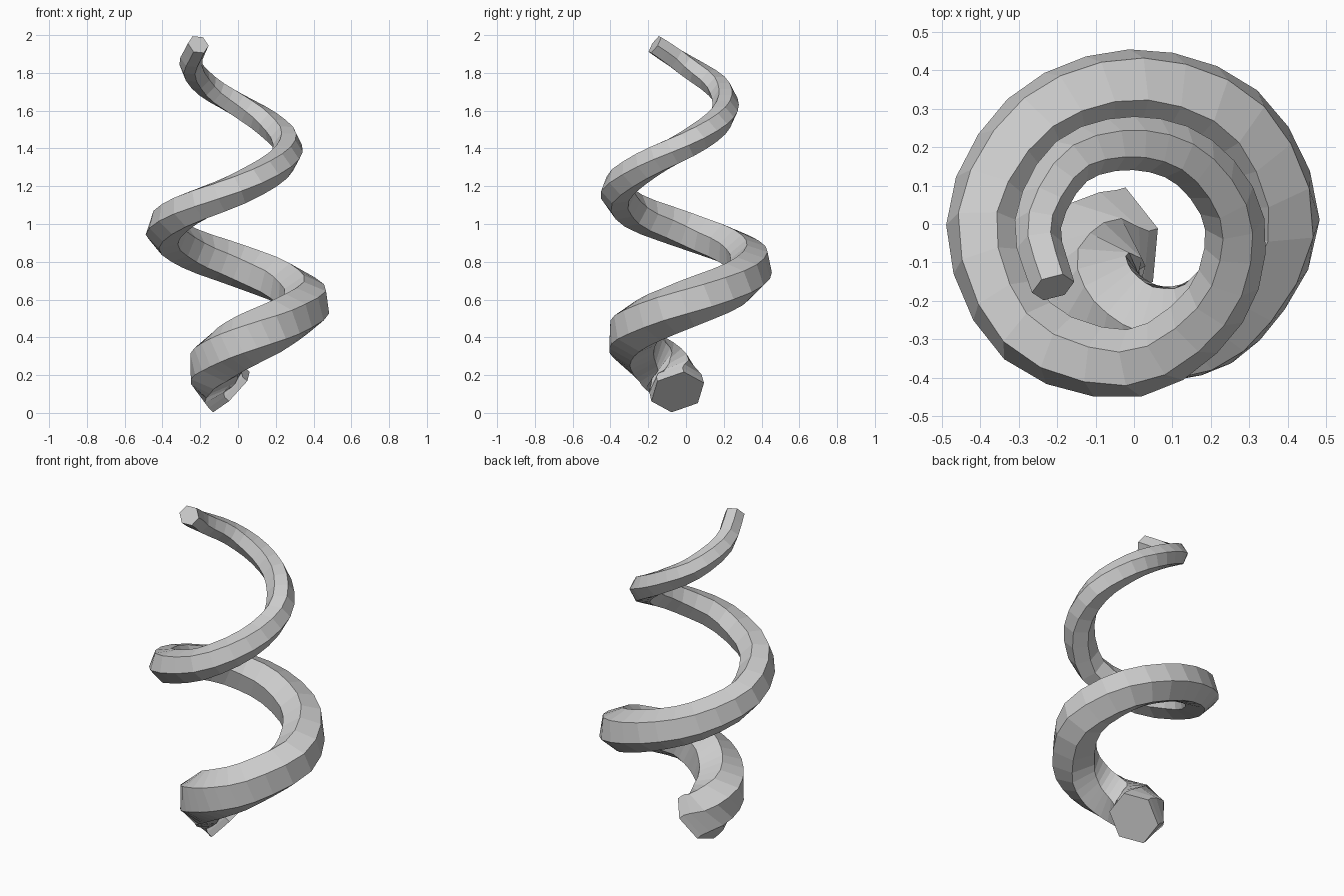
import bpy, bmesh
from math import cos, sin, radians
from mathutils import Vector

old = bpy.data.objects.get("Cube")
if old:
    bpy.data.objects.remove(old, do_unlink=True)

SIDES, STEPS = 6, 3
UP = Vector((0, 0, 1))

# Path keys: tight hook at the foot, then a coil with a key every 45 degrees
keys = [Vector(p) for p in ((-.035, -.044, .11), (-.1, -.068, .18),
                            (-.12, -.15, .26), (-.05, -.24, .33))]
coil = [(-75, .295, .4), (-45, .325, .475), (0, .365, .575), (45, .36, .68),
        (90, .345, .78), (135, .357, .87), (180, .388, .965), (225, .393, 1.07),
        (270, .362, 1.185), (315, .3, 1.31), (360, .262, 1.42), (405, .225, 1.53),
        (450, .21, 1.63), (495, .23, 1.73), (540, .25, 1.84), (578, .267, 1.95)]
keys += [Vector((r * cos(radians(a)), r * sin(radians(a)), z)) for a, r, z in coil]


def spline(points, steps):
    """Smooth path through the points."""
    p = [2 * points[0] - points[1]] + points + [2 * points[-1] - points[-2]]
    path = []
    for a, b, c, d in zip(p, p[1:], p[2:], p[3:]):
        for i in range(steps):
            t = i / steps
            path.append(b + (c - a) * t / 2 + (a - 2.5 * b + 2 * c - d / 2) * t ** 2
                        + (3 * (b - c) + d - a) * t ** 3 / 2)
    return path + [points[-1]]


def tapered_tube(name, path, r_start, r_end, turn_start, turn_end):
    """Sweep a shrinking polygon along the path and cap both ends."""
    lengths = [0]
    for a, b in zip(path, path[1:]):
        lengths.append(lengths[-1] + (b - a).length)
    bm = bmesh.new()
    rings = []
    last = len(path) - 1
    for i, centre in enumerate(path):
        s = lengths[i] / lengths[-1]
        tangent = (path[min(i + 1, last)] - path[max(i - 1, 0)]).normalized()
        out = tangent.cross(UP).normalized()
        rise = out.cross(tangent)
        radius = r_start + (r_end - r_start) * s
        turn = turn_start + (turn_end - turn_start) * s
        angles = [radians(turn + 360 * k / SIDES) for k in range(SIDES)]
        rings.append([bm.verts.new(centre + radius * (out * cos(a) + rise * sin(a)))
                      for a in angles])
    for lower, upper in zip(rings, rings[1:]):
        for k in range(SIDES):
            n = (k + 1) % SIDES
            bm.faces.new((lower[k], lower[n], upper[n], upper[k]))
    bm.faces.new(rings[0])
    bm.faces.new(rings[-1])
    bmesh.ops.recalc_face_normals(bm, faces=bm.faces)
    mesh = bpy.data.meshes.new(name)
    bm.to_mesh(mesh)
    bm.free()
    obj = bpy.data.objects.new(name, mesh)
    bpy.context.collection.objects.link(obj)
    return obj


grey = bpy.data.materials.new("light_grey")
grey.use_nodes = True
colour = (.6, .6, .6, 1)
grey.diffuse_color = colour
grey.node_tree.nodes["Principled BSDF"].inputs["Base Color"].default_value = colour

# Spiral horn
horn = tapered_tube("spiral_horn", spline(keys, STEPS), .148, .057, 27, 67)
horn.data.materials.append(grey)
